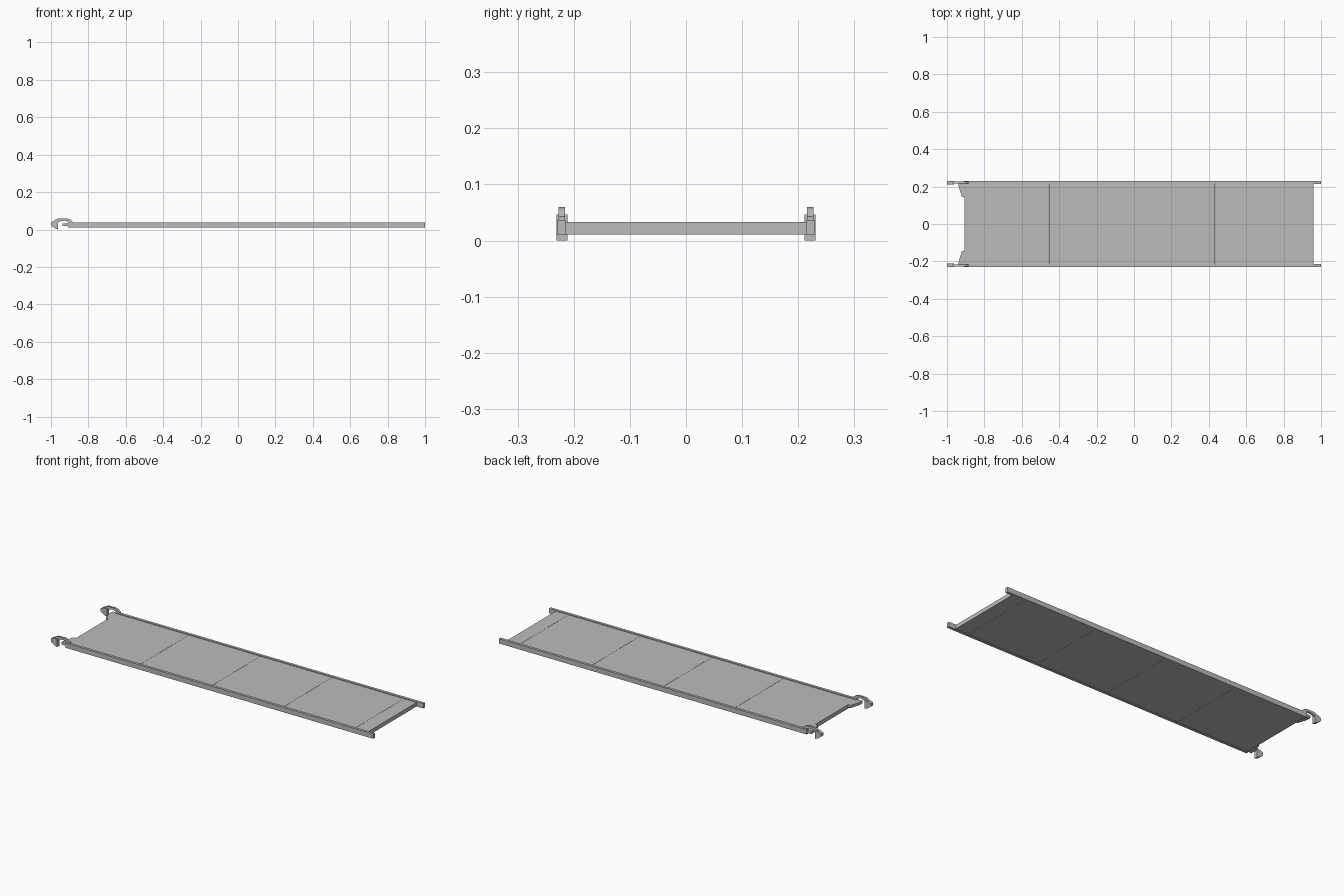
import bpy
import bmesh
from mathutils import Vector

default = bpy.data.objects.get("Cube")
if default:
    bpy.data.objects.remove(default, do_unlink=True)

# One plain metal colour
metal = bpy.data.materials.new("galvanised_grey")
metal.use_nodes = True
GREY = (0.5, 0.5, 0.5, 1)
metal.diffuse_color = GREY
metal.node_tree.nodes["Principled BSDF"].inputs["Base Color"].default_value = GREY


def prism(name, outline, offset):
    """Extrude a closed outline by a vector."""
    bm = bmesh.new()
    face = bm.faces.new([bm.verts.new(p) for p in outline])
    out = bmesh.ops.extrude_face_region(bm, geom=[face])
    verts = [g for g in out["geom"] if isinstance(g, bmesh.types.BMVert)]
    bmesh.ops.translate(bm, verts=verts, vec=Vector(offset))
    bmesh.ops.recalc_face_normals(bm, faces=bm.faces[:])
    mesh = bpy.data.meshes.new(name)
    bm.to_mesh(mesh)
    bm.free()
    mesh.materials.append(metal)
    obj = bpy.data.objects.new(name, mesh)
    bpy.context.scene.collection.objects.link(obj)
    return obj


def box(name, x0, x1, y0, y1, z0, z1):
    outline = [(x0, y0, z0), (x1, y0, z0), (x1, y1, z0), (x0, y1, z0)]
    return prism(name, outline, (0, 0, z1 - z0))


def side_profile(name, points, y0, y1):
    return prism(name, [(x, y0, z) for x, z in points], (0, y1 - y0, 0))


def plan_profile(name, points, z0, z1):
    return prism(name, [(x, y, z0) for x, y in points], (0, 0, z1 - z0))


# Deck plates, separated by fine seams
seams = [-0.905, -0.455, -0.01, 0.435, 0.88, 0.96]
for i, (a, b) in enumerate(zip(seams, seams[1:])):
    box(f"deck_plate_{i + 1}", a, b - 0.001, -0.2145, 0.2145, 0.011, 0.033)

HEAD = [(-1, 0.022), (-0.982, 0.008), (-0.962, 0), (-0.962, 0.046),
        (-0.985, 0.046), (-1, 0.038)]
ARM = [(-0.985, 0.046), (-0.965, 0.058), (-0.95, 0.06), (-0.915, 0.06),
       (-0.9, 0.055), (-0.885, 0.043), (-0.885, 0.03), (-0.905, 0.03),
       (-0.912, 0.044), (-0.925, 0.048), (-0.945, 0.046), (-0.962, 0.038)]
GUSSET = [(-0.904, 0.145), (-0.92, 0.145), (-0.937, 0.2), (-0.937, 0.225),
          (-0.904, 0.225)]

# Rails, hooks and gussets, mirrored across the deck
for side, s in (("left", 1), ("right", -1)):
    box(f"{side}_rail", -0.91, 1, s * 0.215, s * 0.23, 0.01, 0.037)
    side_profile(f"{side}_hook_head", HEAD, s * 0.211, s * 0.231)
    side_profile(f"{side}_hook_arm", ARM, s * 0.216, s * 0.227)
    plan_profile(f"{side}_gusset", [(x, s * y) for x, y in GUSSET], 0.018, 0.033)
